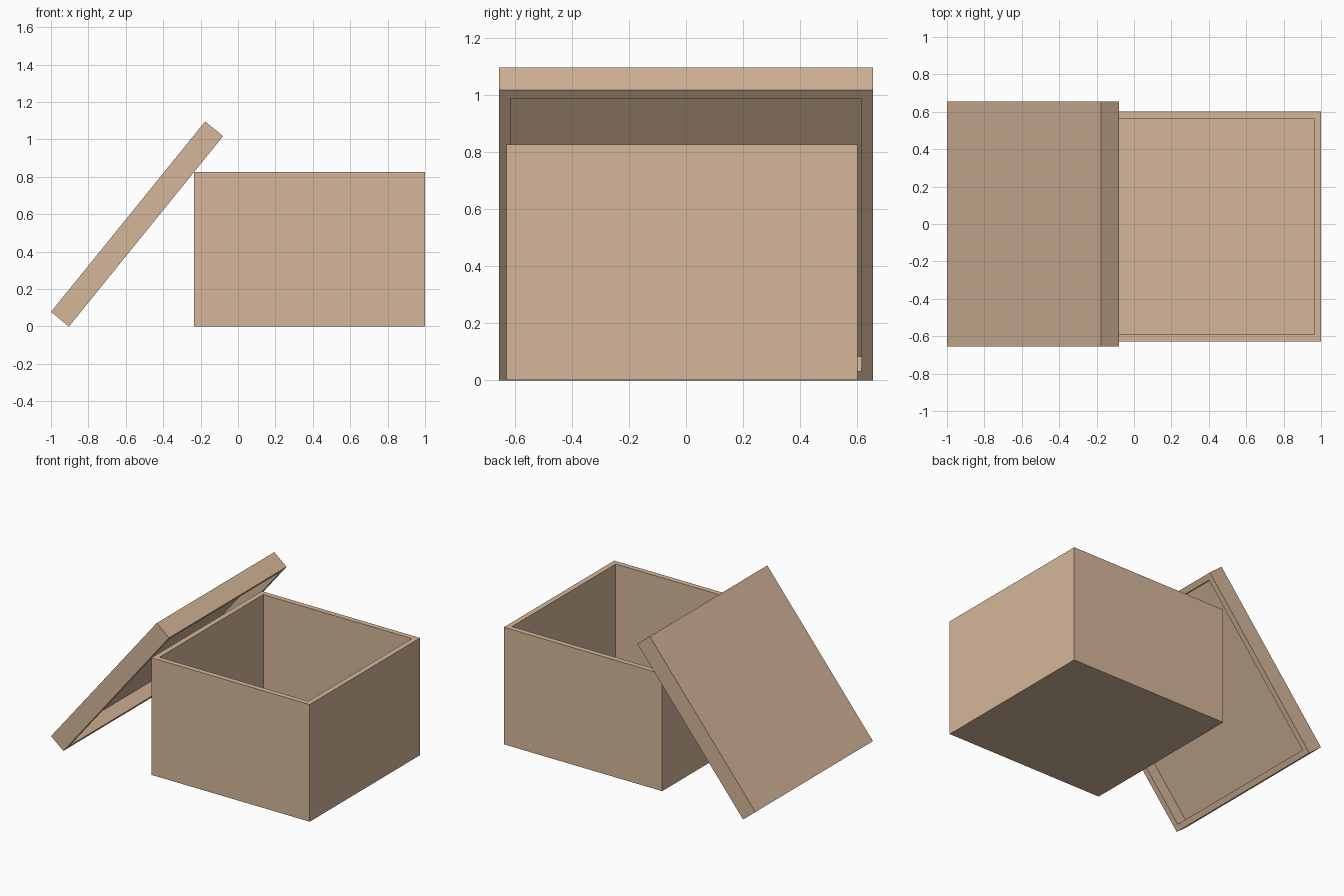
import bpy, bmesh, math
from mathutils import Matrix

if "Cube" in bpy.data.objects:
    bpy.data.objects.remove(bpy.data.objects["Cube"])

card = bpy.data.materials.new("cardboard")
card.diffuse_color = (0.66, 0.47, 0.32, 1)
card.use_nodes = True
card.node_tree.nodes["Principled BSDF"].inputs["Base Color"].default_value = card.diffuse_color


def tray(name, size, wall, depth, matrix):
    """Open tray standing on local z = 0, hollowed from its top face."""
    bm = bmesh.new()
    bmesh.ops.create_cube(bm, size=1)
    bmesh.ops.translate(bm, verts=bm.verts, vec=(0, 0, 0.5))
    bmesh.ops.scale(bm, verts=bm.verts, vec=size)
    bm.normal_update()
    top = max(bm.faces, key=lambda f: f.calc_center_median().z)
    bmesh.ops.inset_region(bm, faces=[top], thickness=wall)
    # sink the inner face to form the cavity
    hole = bmesh.ops.extrude_discrete_faces(bm, faces=[top])["faces"][0]
    bmesh.ops.translate(bm, verts=hole.verts, vec=(0, 0, -depth))
    bmesh.ops.recalc_face_normals(bm, faces=bm.faces)
    mesh = bpy.data.meshes.new(name)
    bm.to_mesh(mesh)
    bm.free()
    mesh.materials.append(card)
    obj = bpy.data.objects.new(name, mesh)
    obj.matrix_world = matrix
    bpy.context.collection.objects.link(obj)
    return obj


# box body
tray("box_body", (1.235, 1.23, 0.826), 0.053, 0.775,
     Matrix.Translation((0.3825, -0.014, 0)))

# lid leaning against the box, its open side turned towards the box
slope = math.radians(51)
tray("lid", (1.31, 1.31, 0.124), 0.055, 0.085,
     Matrix.Translation((-0.588, 0, 0.587))
     @ Matrix.Rotation(-slope, 4, 'Y') @ Matrix.Rotation(math.pi, 4, 'X'))
